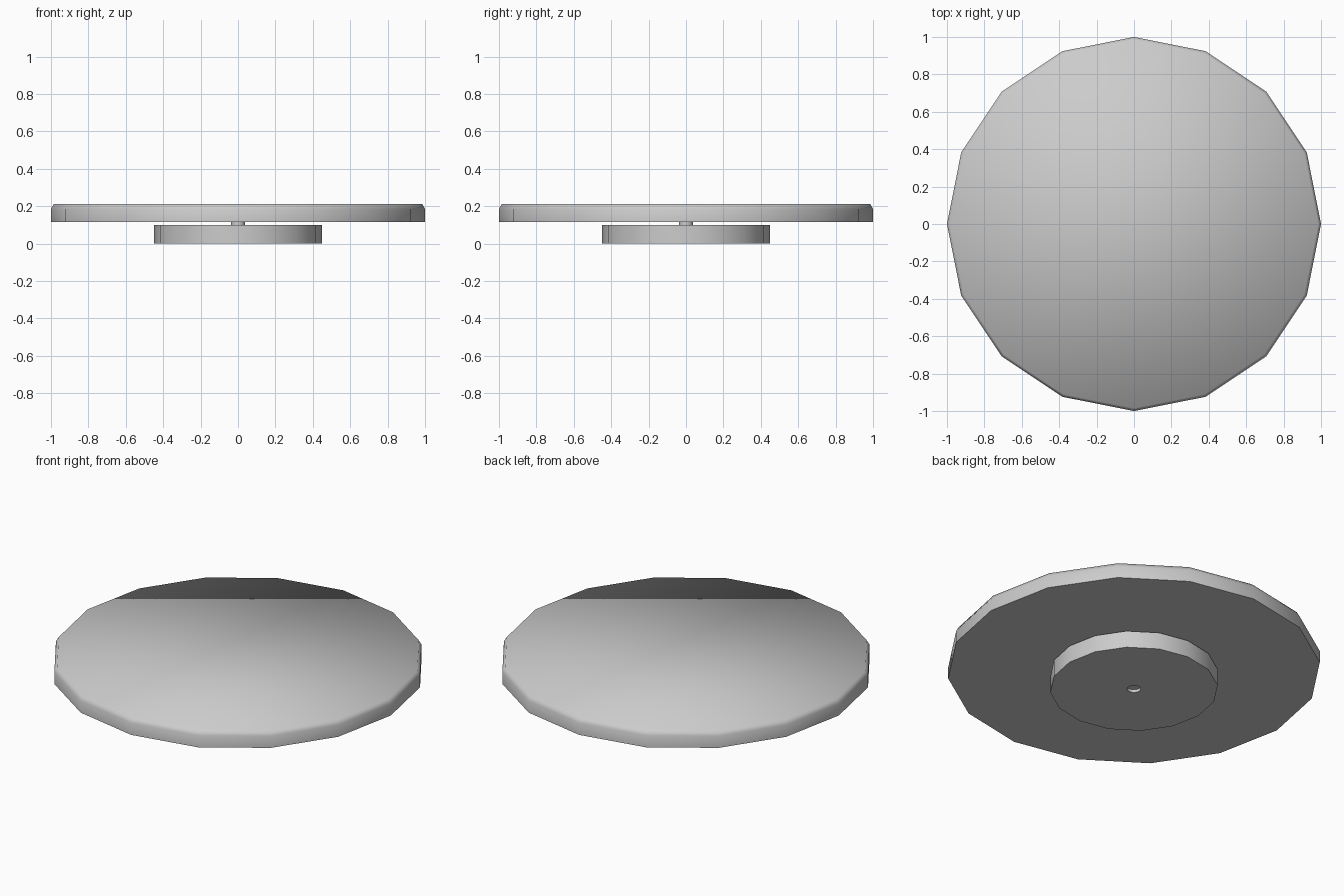
import bpy, math

if "Cube" in bpy.data.objects:
    bpy.data.objects.remove(bpy.data.objects["Cube"])

SIDES = 16


def lathe(name, profile, closed=False):
    """Revolve (radius, z) points listed from bottom to top, outside face outwards."""
    verts, faces = [], []
    for r, z in profile:
        for i in range(SIDES):
            a = 2 * math.pi * i / SIDES
            verts.append((r * math.cos(a), r * math.sin(a), z))
    n = len(profile)
    for k in range(n if closed else n - 1):
        lo, hi = k * SIDES, ((k + 1) % n) * SIDES
        for i in range(SIDES):
            j = (i + 1) % SIDES
            faces.append((lo + i, lo + j, hi + j, hi + i))
    if not closed:
        faces.append(tuple(reversed(range(SIDES))))
        faces.append(tuple(range((n - 1) * SIDES, n * SIDES)))
    mesh = bpy.data.meshes.new(name)
    mesh.from_pydata(verts, [], faces)
    mesh.update()
    obj = bpy.data.objects.new(name, mesh)
    bpy.context.collection.objects.link(obj)
    bpy.ops.object.select_all(action='DESELECT')
    obj.select_set(True)
    bpy.context.view_layer.objects.active = obj
    bpy.ops.object.shade_smooth_by_angle(angle=math.radians(75))
    return obj


# Wide plate with a steep chamfer softening its top edge
lathe("turntable_plate", [(1.0, 0.115), (1.0, 0.185), (0.985, 0.212)])

# Smaller foot with a central bore
lathe("base_disc", [(0.037, 0.0), (0.45, 0.0), (0.45, 0.1), (0.037, 0.1)], closed=True)

# Recessed pin joining foot and plate
lathe("centre_pin", [(0.037, 0.017), (0.037, 0.117)])
